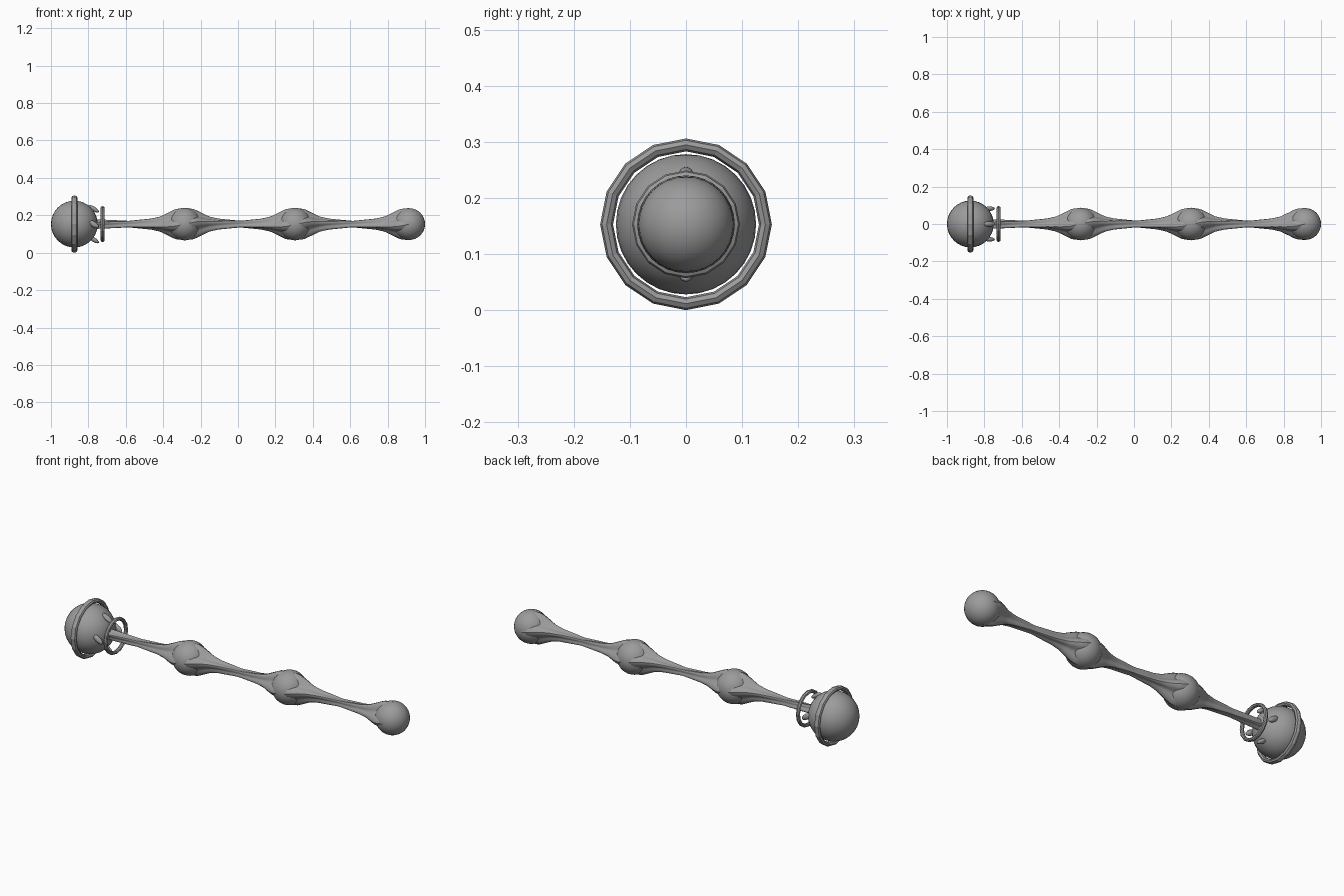
import bpy, bmesh, math

if "Cube" in bpy.data.objects:
    bpy.data.objects.remove(bpy.data.objects["Cube"])

AXIS_Z = 0.153
BULBS = (-0.285, 0.305, 0.915)

grey = bpy.data.materials.new("plain grey")
grey.diffuse_color = (0.33, 0.33, 0.33, 1)
grey.use_nodes = True
grey.node_tree.nodes["Principled BSDF"].inputs["Base Color"].default_value = grey.diffuse_color


def finish(obj, name, angle=None):
    obj.name = name
    obj.data.materials.append(grey)
    if angle:
        bpy.ops.object.select_all(action='DESELECT')
        obj.select_set(True)
        bpy.context.view_layer.objects.active = obj
        bpy.ops.object.shade_smooth_by_angle(angle=math.radians(angle))
    return obj


def ball(name, x, radius):
    bpy.ops.mesh.primitive_uv_sphere_add(segments=32, ring_count=16, radius=radius,
                                         location=(x, 0, AXIS_Z))
    return finish(bpy.context.object, name, 40)


def hoop(name, x, major, minor, stretch, sides):
    bpy.ops.mesh.primitive_torus_add(major_segments=sides, minor_segments=8,
                                     major_radius=major, minor_radius=minor,
                                     location=(x, 0, AXIS_Z),
                                     rotation=(0, math.pi / 2, 0))
    obj = bpy.context.object
    obj.scale.z = stretch
    return finish(obj, name)


# Pommel ball with its band and the loose collar in front of it
ball("pommel_ball", -0.875, 0.125)
hoop("pommel_band", -0.875, 0.1415, 0.0115, 1.4, 16)
hoop("collar_ring", -0.724, 0.087, 0.009, 1.2, 16)

# Four small claws lying on the pommel, facing the collar
for i in range(4):
    a = i * math.pi / 2
    bpy.ops.mesh.primitive_uv_sphere_add(segments=12, ring_count=8, radius=1)
    claw = bpy.context.object
    claw.scale = (0.034, 0.015, 0.012)
    claw.location = (-0.773, -0.082 * math.sin(a), AXIS_Z + 0.082 * math.cos(a))
    claw.rotation_euler = (a, math.radians(32), 0)
    finish(claw, "claw", 50)

# Bulbs along the rod
for x in BULBS[:2]:
    ball("rod_bulb", x, 0.087)
ball("end_ball", BULBS[2], 0.085)

# Twisted fluted rod that flares out into each bulb
FLARE = ((0, 0.086), (0.05, 0.081), (0.09, 0.062), (0.13, 0.043),
         (0.18, 0.032), (0.30, 0.022), (0.48, 0.027))


def rod_radius(x):
    d = min(abs(x - b) for b in BULBS)
    for (d0, r0), (d1, r1) in zip(FLARE, FLARE[1:]):
        if d <= d1:
            return r0 + (r1 - r0) * (d - d0) / (d1 - d0)
    return FLARE[-1][1]


bm = bmesh.new()
rings = []
STEPS, SIDES = 112, 32
for i in range(STEPS + 1):
    x = -0.765 + (BULBS[2] + 0.765) * i / STEPS
    r = rod_radius(x)
    twist = -(x - BULBS[0]) / 0.6 * math.pi / 2
    ring = []
    for k in range(SIDES):
        t = 2 * math.pi * k / SIDES
        s = r * (1 - 0.16 * (1 - math.cos(4 * t)))
        ring.append(bm.verts.new((x, s * math.cos(t + twist),
                                  AXIS_Z + s * math.sin(t + twist))))
    rings.append(ring)
for a, b in zip(rings, rings[1:]):
    for k in range(SIDES):
        n = (k + 1) % SIDES
        bm.faces.new((a[k], a[n], b[n], b[k]))
bm.faces.new(rings[0])
bm.faces.new(rings[-1])
bmesh.ops.recalc_face_normals(bm, faces=bm.faces)
mesh = bpy.data.meshes.new("twisted_rod")
bm.to_mesh(mesh)
bm.free()
rod = bpy.data.objects.new("twisted_rod", mesh)
bpy.context.collection.objects.link(rod)
finish(rod, "twisted_rod", 35)
